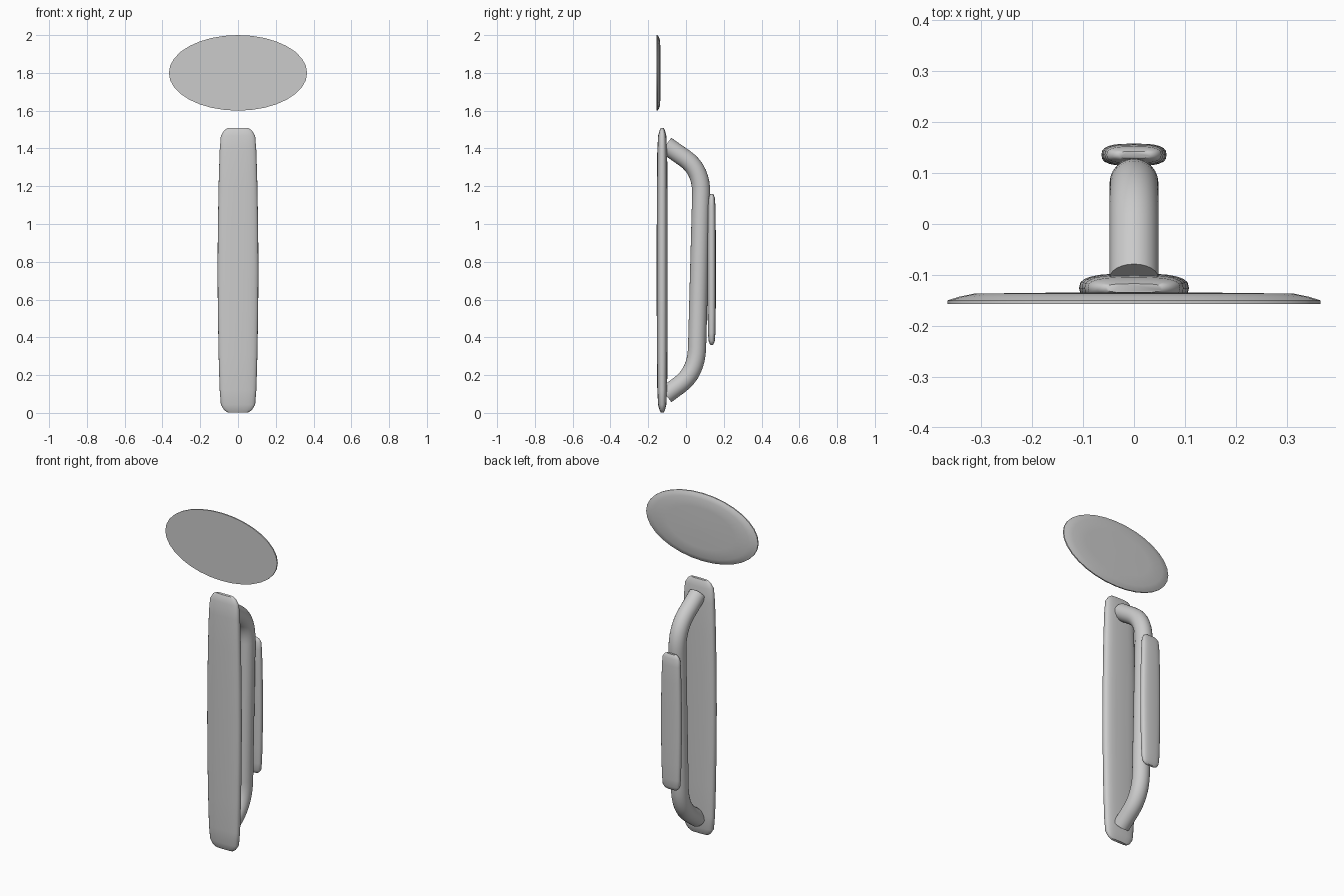
import bpy, bmesh, math
from mathutils import Vector

cube = bpy.data.objects.get("Cube")
if cube:
    bpy.data.objects.remove(cube, do_unlink=True)

grey = bpy.data.materials.new("light grey")
grey.use_nodes = True
colour = (0.6, 0.6, 0.6, 1)
grey.diffuse_color = colour
grey.node_tree.nodes["Principled BSDF"].inputs["Base Color"].default_value = colour


def loft(name, rings, angle):
    """Skin a list of equal point rings and cap both ends."""
    bm = bmesh.new()
    loops = [[bm.verts.new(p) for p in ring] for ring in rings]
    n = len(loops[0])
    for a, b in zip(loops, loops[1:]):
        for i in range(n):
            j = (i + 1) % n
            bm.faces.new((a[i], a[j], b[j], b[i]))
    bm.faces.new(loops[0])
    bm.faces.new(loops[-1])
    bmesh.ops.recalc_face_normals(bm, faces=bm.faces)
    mesh = bpy.data.meshes.new(name)
    bm.to_mesh(mesh)
    bm.free()
    obj = bpy.data.objects.new(name, mesh)
    bpy.context.collection.objects.link(obj)
    mesh.materials.append(grey)
    bpy.ops.object.select_all(action="DESELECT")
    obj.select_set(True)
    bpy.context.view_layer.objects.active = obj
    bpy.ops.object.shade_smooth_by_angle(angle=math.radians(angle))
    return obj


def turn(n):
    return [2 * math.pi * i / n for i in range(n)]


def power(v, e):
    return math.copysign(abs(v) ** e, v)


def slab(name, y, z, half_x, half_y, half_z):
    """Upright pillow slab, bowed along its length, with clipped ends."""
    # distance from the end, width factor, thickness factor
    ends = [(0, .52, .3), (.012, .68, .5), (.04, .84, .75), (.12, .9, .9),
            (.3, .95, .97), (.55, .99, 1)]
    ends = [(half_z - d * half_z / .75, w, t) for d, w, t in ends]
    levels = ends + [(0, 1, 1)] + [(-h, w, t) for h, w, t in reversed(ends)]
    rings = [[(half_x * w * power(math.cos(a), .7),
               y + half_y * t * power(math.sin(a), .7), z + h)
              for a in turn(24)] for h, w, t in levels]
    return loft(name, rings, 50)


# Mounting plate and grip pad
slab("mounting_plate", -.126, .755, .108, .029, .752)
slab("grip_pad", .136, .76, .064, .022, .4)

# Bent bar: a round tube with rounded corners
corners = [Vector(p) for p in ((0, -.106, .095), (0, .055, .215),
                               (0, .084, 1.285), (0, -.106, 1.417))]
path = [corners[0]]
for before, corner, after in zip(corners, corners[1:], corners[2:]):
    start = corner + (before - corner).normalized() * .11
    end = corner + (after - corner).normalized() * .13
    if corner.z > 1:
        start, end = (corner + (before - corner).normalized() * .13,
                      corner + (after - corner).normalized() * .11)
    for i in range(9):
        t = i / 8
        path.append(start.lerp(corner, t).lerp(corner.lerp(end, t), t))
path.append(corners[-1])
side = Vector((1, 0, 0))
rings = []
for i, p in enumerate(path):
    along = (path[min(i + 1, len(path) - 1)] - path[max(i - 1, 0)]).normalized()
    out = along.cross(side)
    rings.append([p + (side * math.cos(a) + out * math.sin(a)) * .048
                  for a in turn(24)])
loft("handle_bar", rings, 50)

# Oval sign: flat front, thin rim, shallow domed back
profile = [(1, -.157), (1, -.150), (.94, -.143), (.86, -.137),
           (.6, -.1355), (.3, -.1345), (.05, -.134)]
loft("oval_sign", [[(.366 * s * math.cos(a), y, 1.8 + .2 * s * math.sin(a))
                    for a in turn(32)] for s, y in profile], 40)
